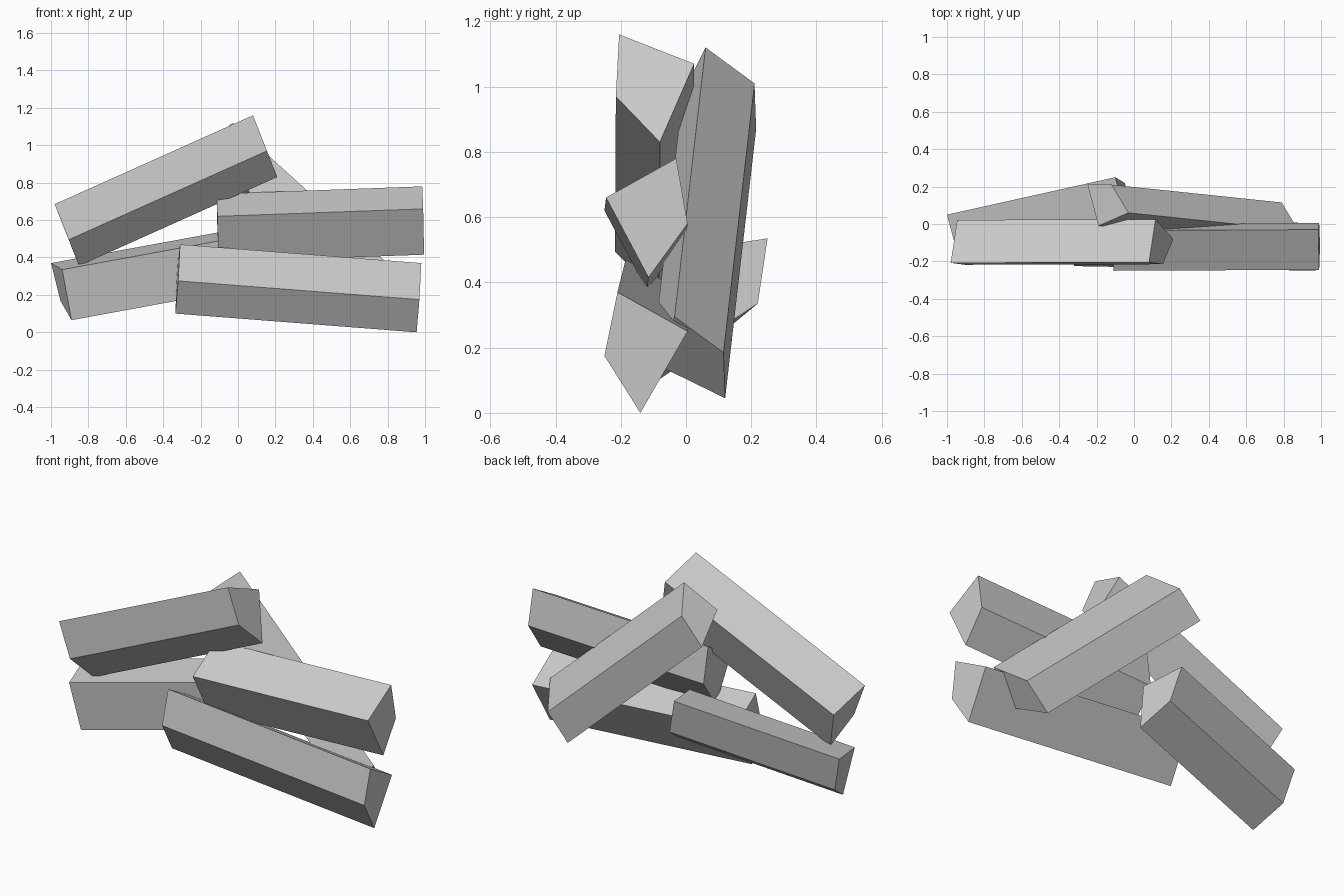
import bpy
import bmesh
from mathutils import Vector

cube = bpy.data.objects.get("Cube")
if cube:
    bpy.data.objects.remove(cube, do_unlink=True)

# One plain grey material for the whole pile
grey = bpy.data.materials.new("light_grey")
grey.use_nodes = True
colour = (0.6, 0.6, 0.6, 1.0)
grey.diffuse_color = colour
shader = next(n for n in grey.node_tree.nodes if n.type == 'BSDF_PRINCIPLED')
shader.inputs["Base Color"].default_value = colour
shader.inputs["Roughness"].default_value = 0.8


def make_beam(name, end_corners, length_vector):
    """Extrude an uneven four-sided end along the beam's length."""
    bm = bmesh.new()
    end = bm.faces.new([bm.verts.new(c) for c in end_corners])
    result = bmesh.ops.extrude_face_region(bm, geom=[end], use_keep_orig=True)
    moved = [g for g in result["geom"] if isinstance(g, bmesh.types.BMVert)]
    bmesh.ops.translate(bm, verts=moved, vec=Vector(length_vector))
    bmesh.ops.recalc_face_normals(bm, faces=bm.faces[:])
    mesh = bpy.data.meshes.new(name)
    bm.to_mesh(mesh)
    bm.free()
    mesh.materials.append(grey)
    beam = bpy.data.objects.new(name, mesh)
    bpy.context.collection.objects.link(beam)
    return beam


# Sloping beam at the top, resting on the others
make_beam("upper_beam",
          [(0.08, -0.205, 1.16), (0.155, -0.215, 0.97),
           (0.21, -0.08, 0.83), (0.115, 0.025, 1.07)],
          (-1.06, -0.003, -0.475))

# Nearly level beam on the left side
make_beam("middle_beam",
          [(0.985, -0.03, 0.78), (0.99, 0.005, 0.58),
           (0.995, -0.115, 0.415), (0.99, -0.245, 0.66)],
          (-1.1, -0.005, -0.04))

# Lowest beam at the front
make_beam("lower_front_beam",
          [(0.98, -0.21, 0.37), (0.965, 0.005, 0.25),
           (0.955, -0.14, 0.0), (0.97, -0.25, 0.175)],
          (-1.29, 0.025, 0.1))

# Short beam on the right side, running towards the back
make_beam("lower_right_beam",
          [(-1.0, 0.05, 0.37), (-0.94, -0.175, 0.335),
           (-0.89, -0.14, 0.065), (-0.95, 0.02, 0.17)],
          (0.9, 0.2, 0.165))

# Steep beam leaning behind the pile
make_beam("back_beam",
          [(-0.03, 0.06, 1.12), (-0.12, 0.21, 1.01),
           (-0.25, 0.215, 0.87), (-0.19, -0.01, 0.98)],
          (0.91, -0.095, -0.825))
